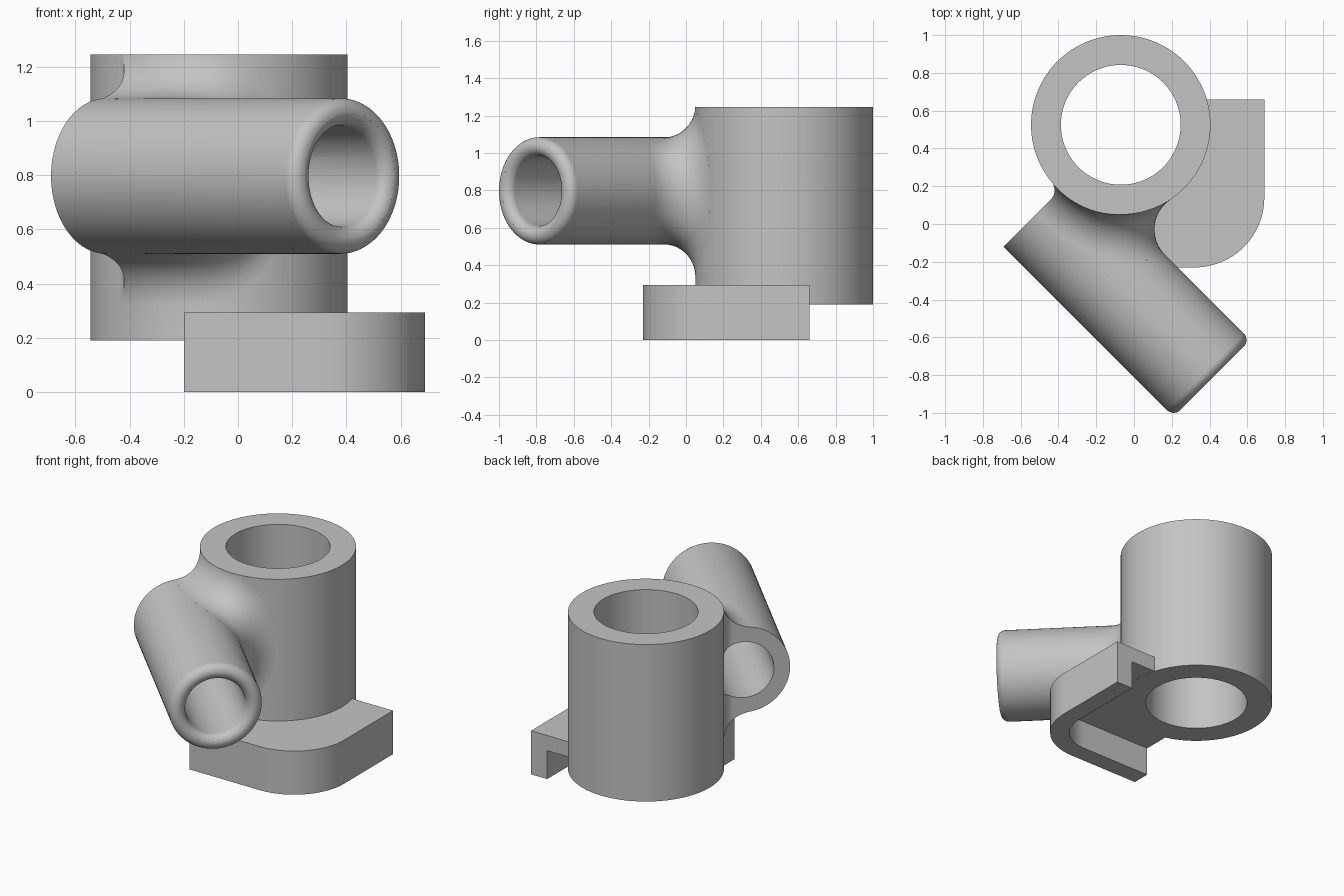
import bpy, bmesh
from math import pi, sin, cos, sqrt, acos, atan2
from mathutils import Vector, Matrix

if "Cube" in bpy.data.objects:
    bpy.data.objects.remove(bpy.data.objects["Cube"])

TURN = Matrix.Rotation(-pi / 4, 4, "Z")      # arm frame (u, v, z) to world
R_MAIN, R_ARM, R_FIL, Z_ARM, V_ARM = 0.475, 0.287, 0.19, 0.797, -0.286
MAIN = Vector((-0.07, 0.525, 0))
MAIN_UV = TURN.inverted() @ MAIN
U_BACK, U_END, TOP, BOTTOM = -0.403, 0.87, 1.245, 0.19

gray = bpy.data.materials.new("plain gray")
gray.use_nodes = True
gray.diffuse_color = (0.55, 0.55, 0.55, 1)
gray.node_tree.nodes["Principled BSDF"].inputs["Base Color"].default_value = gray.diffuse_color


def loft(name, rings, closed=False, turn=False):
    """Solid skinned through equal rings of points."""
    bm = bmesh.new()
    rows = [[bm.verts.new(p) for p in ring] for ring in rings]
    n = len(rows[0])
    pairs = list(zip(rows, rows[1:]))
    if closed:
        pairs.append((rows[-1], rows[0]))
    else:
        bm.faces.new(rows[0])
        bm.faces.new(rows[-1])
    for a, b in pairs:
        for i in range(n):
            j = (i + 1) % n
            bm.faces.new((a[i], a[j], b[j], b[i]))
    bmesh.ops.recalc_face_normals(bm, faces=bm.faces)
    if turn:
        bm.transform(TURN)
    mesh = bpy.data.meshes.new(name)
    bm.to_mesh(mesh)
    bm.free()
    mesh.materials.append(gray)
    obj = bpy.data.objects.new(name, mesh)
    bpy.context.collection.objects.link(obj)
    return obj


def arc(cx, cy, r, a0, a1, n=24):
    return [(cx + r * cos(a0 + (a1 - a0) * i / n), cy + r * sin(a0 + (a1 - a0) * i / n))
            for i in range(n + 1)]


def circle(c, r, n=128):
    return arc(c.x, c.y, r, 0, 2 * pi, n)[:-1]


def prism(name, outline, z0, z1, turn=False):
    return loft(name, [[(x, y, z) for x, y in outline] for z in (z0, z1)], turn=turn)


def lathe(name, profile, n=96):
    """Solid of revolution about the arm axis from (u, radius) points."""
    steps = [2 * pi * i / n for i in range(n)]
    return loft(name, [[(u, V_ARM + r * cos(a), Z_ARM + r * sin(a)) for a in steps]
                       for u, r in profile], turn=True)


def combine(obj, other, operation):
    mod = obj.modifiers.new("bool", "BOOLEAN")
    mod.operation, mod.object, mod.solver = operation, other, "EXACT"
    bpy.context.view_layer.objects.active = obj
    bpy.ops.object.modifier_apply(modifier=mod.name)
    bpy.data.objects.remove(other)


def blend_ring():
    """Rolling-ball fillet around the joint of the arm and the upright sleeve."""
    limit = acos((MAIN_UV.y - V_ARM - R_MAIN - R_FIL) / (R_ARM + R_FIL))
    count, rings = 120, []
    for k in range(count):
        t = 2 * pi * (k + 0.5) / count
        a = limit * sin(t)
        v = V_ARM + (R_ARM + R_FIL) * cos(a)
        z = Z_ARM + (R_ARM + R_FIL) * sin(a)
        reach = sqrt(max(0, (R_MAIN + R_FIL) ** 2 - (v - MAIN_UV.y) ** 2))
        ball = Vector((MAIN_UV.x + (reach if cos(t) > 0 else -reach), v, z))
        main_axis = Vector((MAIN_UV.x, MAIN_UV.y, z))
        arm_axis = Vector((ball.x, V_ARM, Z_ARM))
        to_main = (main_axis - ball).normalized()
        to_arm = (arm_axis - ball).normalized()
        ring = [ball + R_FIL * to_main.slerp(to_arm, i / 12) for i in range(13)]
        ring += [ring[-1].lerp(arm_axis, 0.9), ring[0].lerp(main_axis, 0.9)]
        rings.append(ring)
    return loft("blend", rings, closed=True, turn=True)


# Angled arm with a rounded mouth and a flared root
lip = 0.05
arm = lathe("arm", [(-0.8, R_ARM)] + [(u, r) for u, r in
            arc(U_END - lip, R_ARM - lip, lip, pi / 2, 0, 10)])
combine(arm, blend_ring(), "UNION")

# Square back end of the arm, with a small blend into the sleeve
r = 0.07
du = U_BACK - r - MAIN_UV.x
dv = sqrt((R_MAIN + r) ** 2 - du ** 2)
outline = [(-2, -2), (U_BACK, -2)]
outline += arc(U_BACK - r, MAIN_UV.y - dv, r, 0, atan2(dv, -du), 12)
outline += [(MAIN_UV.x, MAIN_UV.y), (-2, MAIN_UV.y)]
combine(arm, prism("back_cutter", outline, -1, 3, turn=True), "DIFFERENCE")

# Arm bore, easing out at the mouth
bore = R_ARM - 2 * lip
mouth = arc(U_END - lip, R_ARM - lip, lip, -pi, -pi * 1.47, 10)
profile = [(-1.5, bore)] + [(U_END - lip + lip * sin(i * pi / 21),
           bore + lip * (1 - cos(i * pi / 21))) for i in range(11)]
profile.append((U_END + 0.1, profile[-1][1]))
combine(arm, lathe("arm_bore", profile), "DIFFERENCE")

# Foot plate with a rim wall along two sides
cx, cy = 0.32, 0.14
foot = prism("foot", [(-0.2, -0.23)] + arc(cx, cy, 0.37, -pi / 2, 0)
             + [(0.69, 0.66), (0.1, 0.66), (-0.2, 0.3)], 0, 0.293)
hollow = prism("foot_hollow", [(-0.5, -0.11)] + arc(cx, cy, 0.25, -pi / 2, 0)
               + [(0.57, 1), (-0.5, 1)], -0.2, BOTTOM + 0.001)
combine(foot, hollow, "DIFFERENCE")

# Upright sleeve joined with everything, trimmed and bored
body = prism("bracket_body", circle(MAIN, R_MAIN), BOTTOM, TOP + 0.2)
combine(body, arm, "UNION")
combine(body, foot, "UNION")
combine(body, prism("trim", [(-2, -2), (2, -2), (2, 2), (-2, 2)], TOP, 3), "DIFFERENCE")
combine(body, prism("sleeve_bore", circle(MAIN, 0.317), -1, 3), "DIFFERENCE")

bpy.ops.object.select_all(action="DESELECT")
body.select_set(True)
bpy.context.view_layer.objects.active = body
bpy.ops.object.shade_smooth_by_angle(angle=pi / 6)
